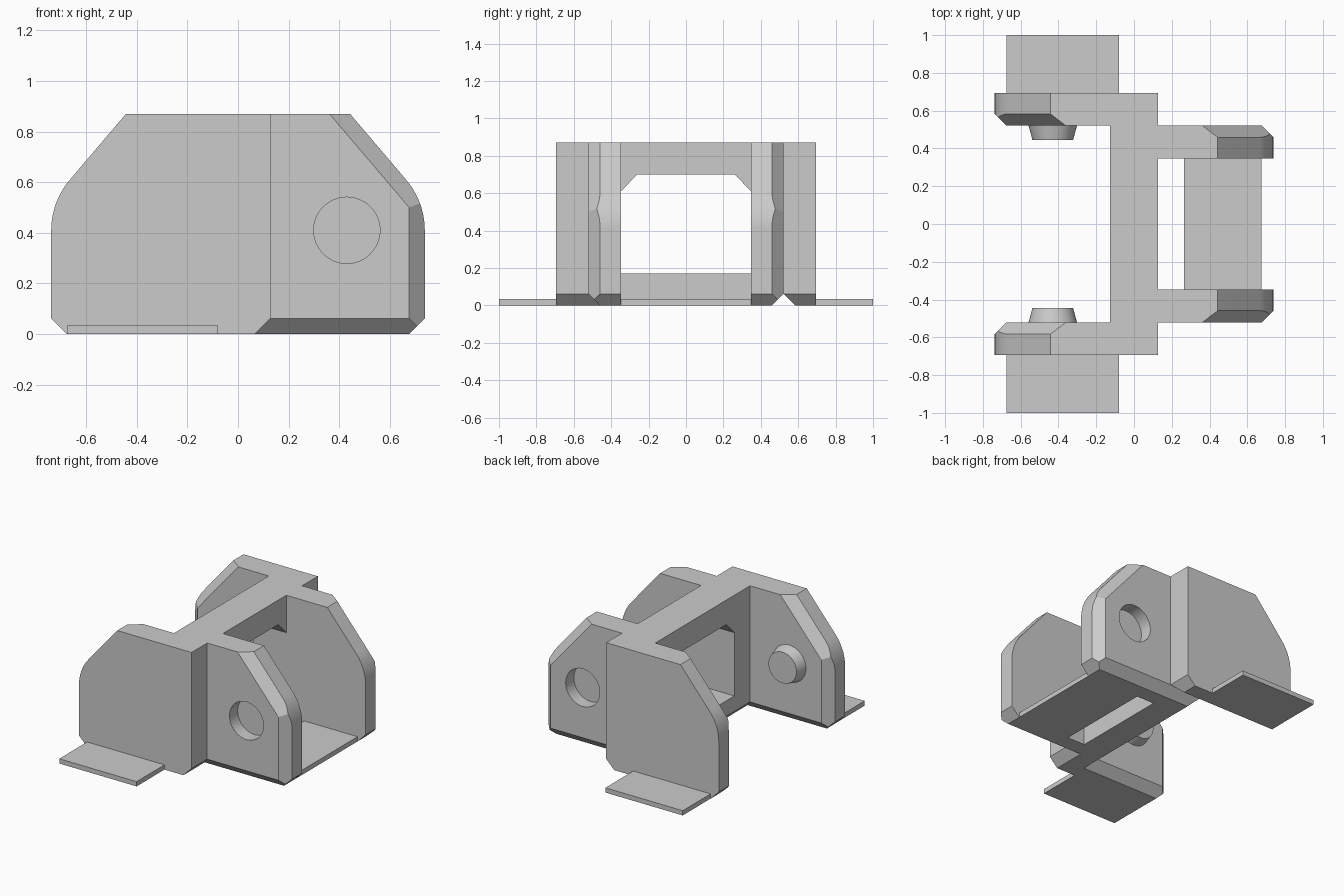
import bpy, bmesh
from math import cos, sin, radians
from mathutils import Vector, Matrix

if "Cube" in bpy.data.objects:
    bpy.data.objects.remove(bpy.data.objects["Cube"], do_unlink=True)

grey = bpy.data.materials.new("plain grey")
grey.use_nodes = True
grey.diffuse_color = (0.6, 0.6, 0.6, 1)
grey.node_tree.nodes["Principled BSDF"].inputs["Base Color"].default_value = (0.6, 0.6, 0.6, 1)

# Shared dimensions
TOP = 0.87          # height of the frame
HALF_WALL = 0.128   # half thickness of the cross wall
BEVEL = 0.062
SEAM = 0.521        # plane where inner and outer arms meet
THICK = 0.173       # arm thickness
INNER, OUTER = SEAM - THICK, SEAM + THICK
PX, PZ, ROUND = 0.43, 0.41, 0.308   # pivot centre and arm end radius
SLOPE = radians(40.4)


def finish(name, bm):
    bmesh.ops.recalc_face_normals(bm, faces=bm.faces)
    mesh = bpy.data.meshes.new(name)
    bm.to_mesh(mesh)
    bm.free()
    mesh.materials.append(grey)
    obj = bpy.data.objects.new(name, mesh)
    bpy.context.collection.objects.link(obj)
    return obj


def prism(points, a, b, axis="y"):
    """Extrude a profile along y (points are x, z) or along x (points are y, z)."""
    bm = bmesh.new()
    place = (lambda u, v: (u, a, v)) if axis == "y" else (lambda u, v: (a, u, v))
    face = bm.faces.new([bm.verts.new(place(u, v)) for u, v in points])
    moved = bmesh.ops.extrude_face_region(bm, geom=[face])["geom"]
    shift = Vector((0, b - a, 0)) if axis == "y" else Vector((b - a, 0, 0))
    bmesh.ops.translate(bm, vec=shift, verts=[g for g in moved if isinstance(g, bmesh.types.BMVert)])
    return bm


def box(name, x0, x1, y0, y1, z0, z1):
    return finish(name, prism([(x0, z0), (x1, z0), (x1, z1), (x0, z1)], y0, y1))


def cone(name, x, y0, y1, r0, r1):
    bm = bmesh.new()
    turn = Matrix.Rotation(radians(-90 if y1 > y0 else 90), 4, "X")
    bmesh.ops.create_cone(bm, cap_ends=True, segments=48, radius1=r0, radius2=r1, depth=abs(y1 - y0),
                          matrix=Matrix.Translation((x, (y0 + y1) / 2, PZ)) @ turn)
    return finish(name, bm)


def arm(name, outer, side):
    """Rounded, sloped arm with its seam-side edges bevelled."""
    arc = [(PX + ROUND * cos(SLOPE * i / 10), PZ + ROUND * sin(SLOPE * i / 10)) for i in range(11)]
    end = PX + ROUND
    top_x = arc[-1][0] - (TOP - arc[-1][1]) * sin(SLOPE) / cos(SLOPE)
    profile = [(-HALF_WALL, BEVEL), (BEVEL - HALF_WALL, 0), (end - BEVEL, 0), (end, BEVEL),
               *arc, (top_x, TOP), (-HALF_WALL, TOP)]
    bm = prism(profile, INNER, SEAM)
    # Bevel planes along the slope, the end and the bottom
    for nx, nz, px, pz in ((cos(SLOPE), sin(SLOPE), *arc[-1]), (1, 0, end, 0), (0, -1, 0, 0)):
        bisect = bmesh.ops.bisect_plane(bm, geom=bm.verts[:] + bm.edges[:] + bm.faces[:], dist=1e-5,
                                        plane_co=(px, SEAM - BEVEL, pz), plane_no=(nx, 1, nz),
                                        clear_outer=True)
        rim = [g for g in bisect["geom_cut"] if isinstance(g, bmesh.types.BMEdge)]
        bmesh.ops.holes_fill(bm, edges=rim, sides=0)
    for v in bm.verts:
        if outer:
            v.co.x, v.co.y = -v.co.x, 2 * SEAM - v.co.y
        v.co.y *= side
    return finish(name, bm)


def combine(target, other, operation):
    mod = target.modifiers.new(operation.lower(), "BOOLEAN")
    mod.operation, mod.solver, mod.object = operation, "EXACT", other
    bpy.context.view_layer.objects.active = target
    bpy.ops.object.modifier_apply(modifier=mod.name)
    bpy.data.objects.remove(other, do_unlink=True)


# Cross wall: a sill and a lintel with chamfered window corners
sill_profile = [(BEVEL - HALF_WALL, 0), (HALF_WALL, 0), (HALF_WALL, 0.17),
                (-HALF_WALL, 0.17), (-HALF_WALL, BEVEL)]
frame = finish("frame", prism(sill_profile, -INNER - 0.01, INNER + 0.01))
half = [(0.26, 0.70), (INNER, 0.61), (INNER + 0.01, 0.61), (INNER + 0.01, TOP)]
lintel = half + [(-y, z) for y, z in reversed(half)]
parts = [finish("lintel", prism(lintel, -HALF_WALL, HALF_WALL, "x"))]

# Corner columns and the two pairs of arms
column = [(BEVEL - HALF_WALL, 0), (HALF_WALL - BEVEL, 0), (HALF_WALL, BEVEL), (HALF_WALL, TOP),
          (-HALF_WALL, TOP), (-HALF_WALL, BEVEL)]
for s in (-1, 1):
    parts += [finish("column", prism(column, s * INNER, s * OUTER)),
              arm("inner_arm", False, s), arm("outer_arm", True, s)]
for part in parts:
    combine(frame, part, "UNION")

made = [frame]
for s, label in ((-1, "front"), (1, "back")):
    # Blind pivot socket in the inner arm
    socket = cone("socket_cutter", PX, s * (SEAM - 0.09), s * (SEAM + 0.05), 0.131, 0.131)
    socket.hide_render = True
    combine(frame, socket, "DIFFERENCE")
    # Tapered pivot pin on the outer arm, and the flat foot tab
    made.append(cone(label + "_pivot_pin", -PX, s * (SEAM + 0.01), s * 0.446, 0.131, 0.108))
    made.append(box(label + "_foot_tab", -0.675, -0.08, s * OUTER, s, 0, 0.033))

# Thin floor between the inner arms
made.append(box("floor_plate", 0.265, PX + ROUND - BEVEL, -INNER, INNER, 0, 0.033))

bpy.ops.object.select_all(action="DESELECT")
for obj in made:
    obj.select_set(True)
bpy.context.view_layer.objects.active = frame
bpy.ops.object.shade_smooth_by_angle(angle=radians(20))
